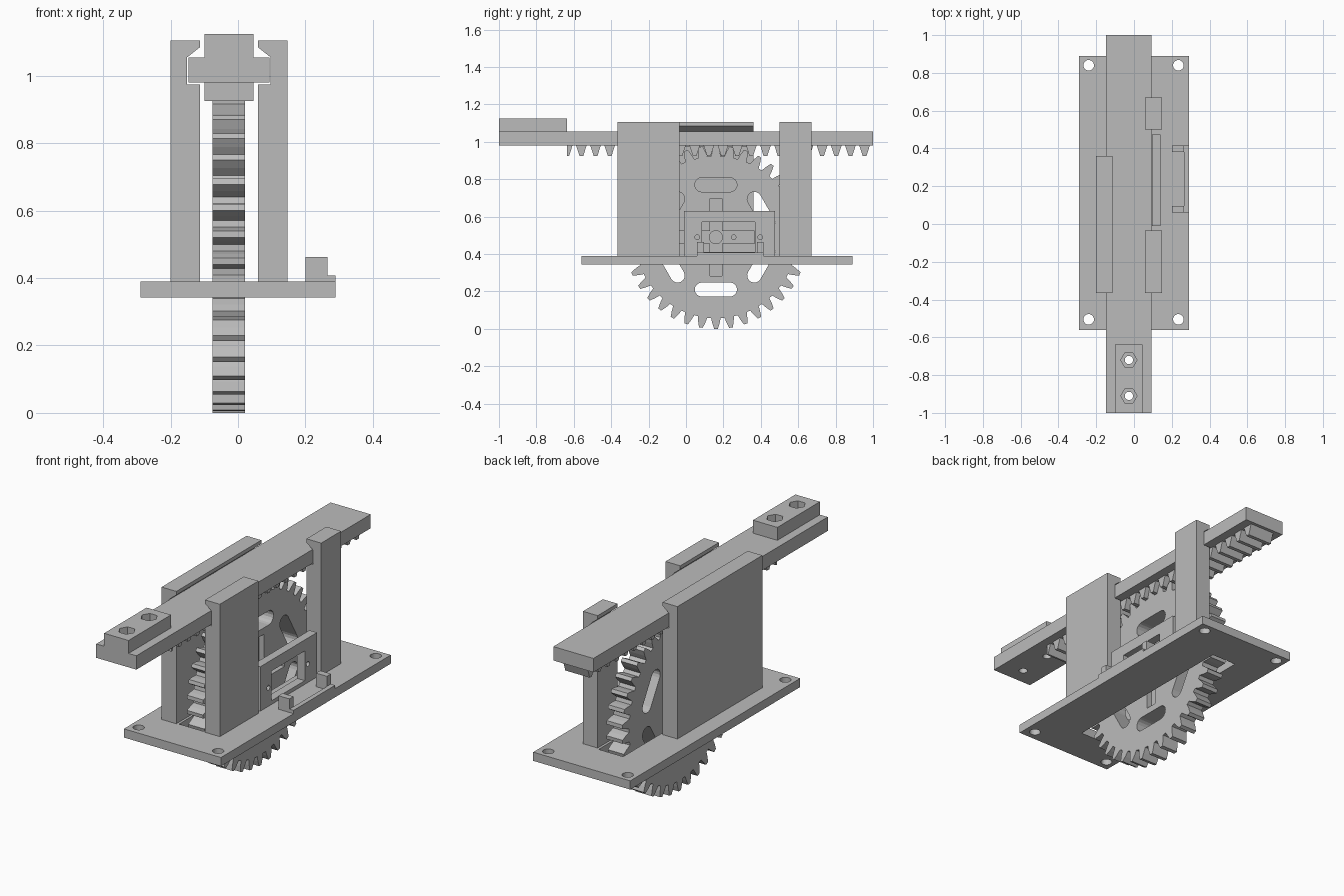
import bpy, bmesh
from math import sin, cos, pi, radians
from mathutils import Vector, Matrix

cube = bpy.data.objects.get("Cube")
if cube:
    bpy.data.objects.remove(cube, do_unlink=True)

grey = bpy.data.materials.new("plain grey")
grey.use_nodes = True
colour = (0.5, 0.5, 0.5, 1)
grey.diffuse_color = colour
grey.node_tree.nodes["Principled BSDF"].inputs["Base Color"].default_value = colour

MID = -0.027                 # centre line of gear, rack and guides
GEAR_Y, GEAR_Z = 0.16, 0.49  # gear axis
PLATE_TOP = 0.39


def prism(name, points, axis, lo, hi):
    """Extrude a 2D outline along an axis: (y, z) for X, (x, z) for Y, (x, y) for Z."""
    place = {"X": lambda a, b: (lo, a, b),
             "Y": lambda a, b: (a, lo, b),
             "Z": lambda a, b: (a, b, lo)}[axis]
    step = Vector([(hi - lo) * (axis == k) for k in "XYZ"])
    bm = bmesh.new()
    face = bm.faces.new([bm.verts.new(place(a, b)) for a, b in points])
    new = bmesh.ops.extrude_face_region(bm, geom=[face])["geom"]
    bmesh.ops.translate(bm, vec=step, verts=[g for g in new if isinstance(g, bmesh.types.BMVert)])
    bmesh.ops.recalc_face_normals(bm, faces=bm.faces[:])
    mesh = bpy.data.meshes.new(name)
    bm.to_mesh(mesh)
    bm.free()
    mesh.materials.append(grey)
    ob = bpy.data.objects.new(name, mesh)
    bpy.context.scene.collection.objects.link(ob)
    return ob


def box(name, x0, x1, y0, y1, z0, z1):
    return prism(name, [(x0, y0), (x1, y0), (x1, y1), (x0, y1)], "Z", z0, z1)


def ring(a, b, r, n=24):
    return [(a + r * cos(2 * pi * i / n), b + r * sin(2 * pi * i / n)) for i in range(n)]


def cut(ob, cutters):
    """Subtract the cutters, keep the result and remove the helpers."""
    for c in cutters:
        c.hide_render = True
        mod = ob.modifiers.new("cut", "BOOLEAN")
        mod.operation = "DIFFERENCE"
        mod.solver = "EXACT"
        mod.object = c
    graph = bpy.context.evaluated_depsgraph_get()
    mesh = bpy.data.meshes.new_from_object(ob.evaluated_get(graph))
    ob.modifiers.clear()
    ob.data = mesh
    for c in cutters:
        bpy.data.objects.remove(c, do_unlink=True)


# Base plate with corner holes and a slot for the gear
plate = box("base_plate", -0.29, 0.29, -0.56, 0.89, 0.343, PLATE_TOP)
holes = [prism("cutter", ring(x, y, 0.028), "Z", 0.3, 0.5)
         for x in (-0.24, 0.235) for y in (-0.505, 0.84)]
cut(plate, holes + [box("cutter", -0.1, 0.046, -0.36, 0.68, 0.3, 0.5)])

# Guide walls with a groove and sloping lip that hold the bar
guide = [(0.086, PLATE_TOP), (0.174, PLATE_TOP), (0.174, 1.105), (0.086, 1.105),
         (0.086, 1.085), (0.124, 1.055), (0.124, 0.975), (0.086, 0.975)]
for name, side, y0, y1 in (("right_guide_wall", -1, -0.365, 0.36),
                           ("left_front_guide", 1, -0.365, -0.035),
                           ("left_back_guide", 1, 0.5, 0.67)):
    prism(name, [(MID + side * x, z) for x, z in guide], "Y", y0, y1)

# Sliding bar and raised end block with hexagonal nut pockets
bar = box("sliding_bar", MID - 0.12, MID + 0.12, -1, 1, 0.98, 1.055)
block = box("end_block", MID - 0.073, MID + 0.073, -1, -0.637, 1.055, 1.125)
bolts = (-0.91, -0.72)
cut(bar, [prism("cutter", ring(MID, y, 0.022), "Z", 0.9, 1.2) for y in bolts])
cut(block, [prism("cutter", ring(MID, y, 0.022), "Z", 1, 1.2) for y in bolts]
    + [prism("cutter", ring(MID, y, 0.043, 6), "Z", 1.085, 1.2) for y in bolts])

# Rack teeth under the bar
start, pitch = -0.635, 0.0757
for i in range(22):
    y = start + i * pitch
    half = [(0.028, 0.98), (0.01, 0.925)]
    left = [(y - w, z) for w, z in half] if i else [(y, z) for w, z in half]
    right = [(y + w, z) for w, z in reversed(half)]
    prism("rack_tooth", left + right, "X", MID - 0.073, MID + 0.073)

# Gear wheel
TEETH = 38
outline = []
for i in range(TEETH):
    for offset, r in ((-0.36, 0.433), (-0.25, 0.462), (-0.12, 0.49),
                      (0.12, 0.49), (0.25, 0.462), (0.36, 0.433)):
        a = pi / 2 - 2 * pi * (i + offset) / TEETH
        outline.append((GEAR_Y + r * cos(a), GEAR_Z + r * sin(a)))
gear = prism("gear_wheel", outline, "X", -0.075, 0.021)

# Six rounded slots, the axle hole and a cross-shaped horn recess
cutters = []
for i in range(6):
    turn = Matrix.Rotation(radians(60 * i), 2)
    slot = []
    for end in (1, -1):
        for k in range(9):
            a = -pi / 2 + pi * k / 8
            p = Vector((end * (0.075 + 0.038 * cos(a)), 0.28 + end * 0.038 * sin(a)))
            p = turn @ p
            slot.append((GEAR_Y + p.x, GEAR_Z + p.y))
    cutters.append(prism("cutter", slot, "X", -0.2, 0.2))
cutters.append(prism("cutter", ring(GEAR_Y, GEAR_Z, 0.035), "X", -0.2, 0.2))
cutters.append(prism("cutter", ring(GEAR_Y + 0.095, GEAR_Z, 0.012, 16), "X", -0.2, 0.2))
for w, h in ((0.032, 0.207), (0.207, 0.034)):
    cutters.append(box("cutter", -0.01, 0.1, GEAR_Y - w, GEAR_Y + w, GEAR_Z - h, GEAR_Z + h))
cut(gear, cutters)

# Motor bracket: frame with a window and two screw holes
bracket = box("motor_bracket", 0.095, 0.14, -0.01, 0.475, PLATE_TOP, 0.63)
cut(bracket, [box("cutter", 0, 0.3, 0.085, 0.37, 0.41, 0.57)]
    + [prism("cutter", ring(y, GEAR_Z, 0.013, 16), "X", 0, 0.3) for y in (0.06, 0.397)])

# Motor stops and the low rail on the plate edge
for name, y in (("front_motor_stop", 0.06), ("back_motor_stop", 0.38)):
    box(name, 0.2, 0.265, y, y + 0.035, PLATE_TOP, 0.463)
box("edge_rail", 0.265, 0.29, 0.06, 0.415, PLATE_TOP, 0.408)
